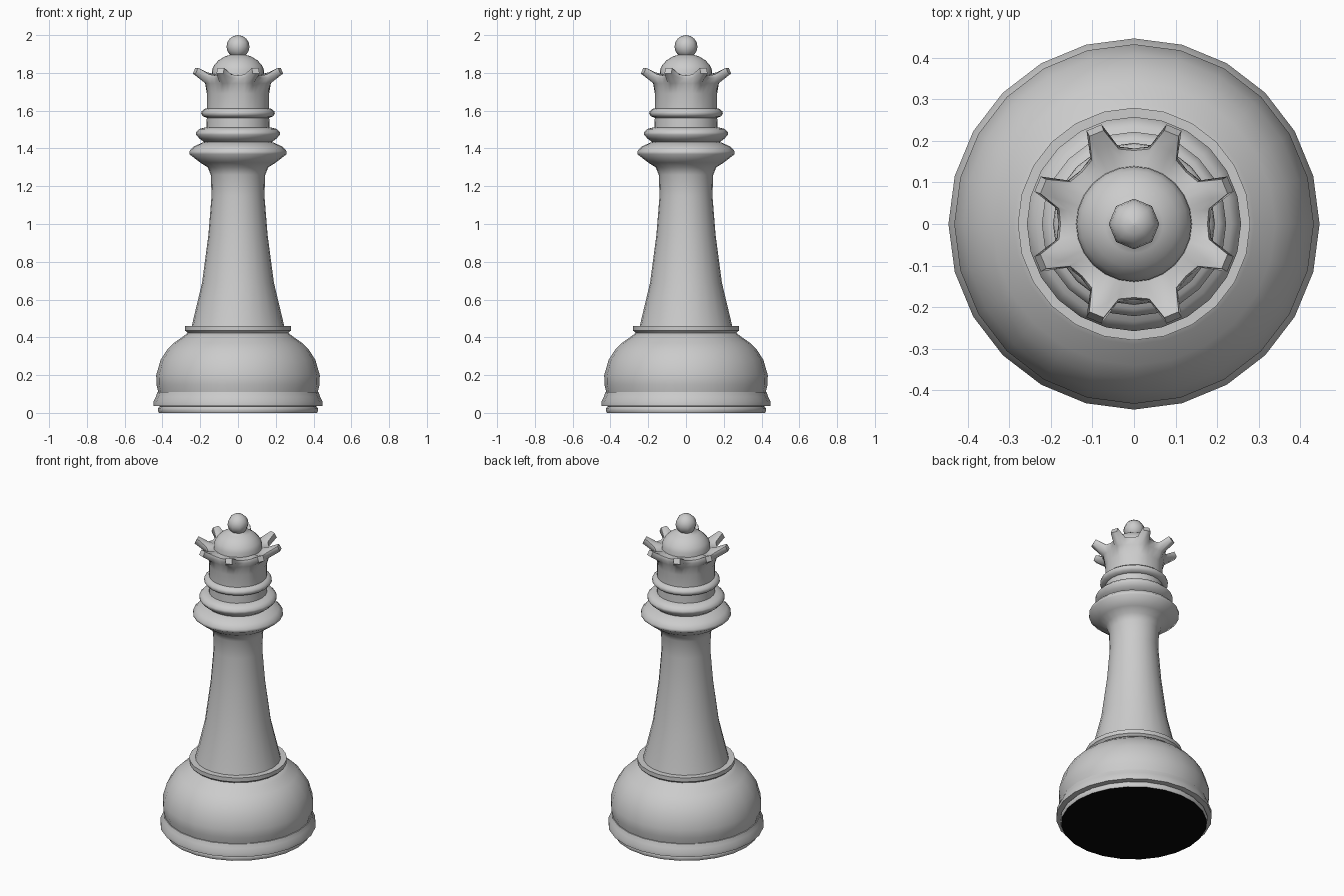
import bpy, bmesh, math

old = bpy.data.objects.get("Cube")
if old:
    bpy.data.objects.remove(old, do_unlink=True)


def material(name, rgb):
    m = bpy.data.materials.new(name)
    m.use_nodes = True
    m.diffuse_color = (*rgb, 1)
    m.node_tree.nodes["Principled BSDF"].inputs["Base Color"].default_value = (*rgb, 1)
    return m


grey = material("pale_grey", (0.6, 0.6, 0.6))
black = material("black_felt", (0.002, 0.002, 0.002))


def loft(name, rings, angle=40, felt=False):
    """Skin a stack of closed vertex rings, cap both ends and smooth."""
    bm = bmesh.new()
    loops = [[bm.verts.new(p) for p in ring] for ring in rings]
    n = len(loops[0])
    for a, b in zip(loops, loops[1:]):
        for i in range(n):
            j = (i + 1) % n
            bm.faces.new((a[i], a[j], b[j], b[i]))
    bottom = bm.faces.new(loops[0][::-1])
    bm.faces.new(loops[-1])
    bmesh.ops.recalc_face_normals(bm, faces=bm.faces)
    if felt:
        bottom.material_index = 1
    me = bpy.data.meshes.new(name)
    bm.to_mesh(me)
    bm.free()
    ob = bpy.data.objects.new(name, me)
    bpy.context.collection.objects.link(ob)
    me.materials.append(grey)
    me.materials.append(black)
    bpy.ops.object.select_all(action="DESELECT")
    ob.select_set(True)
    bpy.context.view_layer.objects.active = ob
    bpy.ops.object.shade_smooth_by_angle(angle=math.radians(angle))
    return ob


def lathe(name, profile, angle=40, felt=False, n=24):
    turns = [2 * math.pi * i / n for i in range(n)]
    return loft(name, [[(r * math.cos(t), r * math.sin(t), z) for t in turns]
                       for r, z in profile], angle, felt)


# Foot, base moulding and bulging body
lathe("foot", [(.418, 0), (.423, .01), (.423, .025), (.415, .035)], felt=True)
lathe("base_rim", [(.41, .035), (.447, .037), (.447, .06), (.435, .085),
                   (.427, .11), (.4, .115)], 60)
lathe("body", [(.42, .1), (.432, .15), (.433, .2), (.41, .28), (.375, .335),
               (.34, .37), (.29, .405), (.265, .425)])
lathe("body_collar", [(.262, .415), (.27, .428), (.28, .435), (.28, .46), (.24, .46)])

# Flared stem running into the large neck ring
lathe("stem", [(.246, .455), (.19, .69), (.157, .94), (.14, 1.15), (.144, 1.26),
               (.16, 1.3), (.2, 1.325), (.258, 1.37), (.258, 1.385), (.235, 1.41),
               (.19, 1.43), (.17, 1.435)], 60)

# Head rings
lathe("lower_head_ring", [(.175, 1.43), (.205, 1.453), (.222, 1.473), (.222, 1.485),
                          (.205, 1.503), (.17, 1.512)], 60)
lathe("head_neck", [(.167, 1.5), (.165, 1.57)])
lathe("upper_head_ring", [(.165, 1.562), (.185, 1.57), (.195, 1.583), (.192, 1.597),
                          (.178, 1.609), (.163, 1.613)], 60)

# Crown: rings whose points push outwards and upwards at eight spikes
SECTOR = [(-22.5, 0), (-11, .12), (-4.5, 1), (4.5, 1), (11, .12)]
CROWN = [(.165, 1.605, 0, 0), (.165, 1.69, 0, 0), (.174, 1.745, .008, 0),
         (.182, 1.772, .07, .025), (.177, 1.787, .06, .04),
         (.158, 1.787, .04, .02), (.135, 1.79, 0, 0)]


def crown_ring(r, z, out, up):
    ring = []
    for k in range(8):
        for offset, w in SECTOR:
            t = math.radians(22.5 + 45 * k + offset)
            ring.append(((r + out * w) * math.cos(t), (r + out * w) * math.sin(t), z + up * w))
    return ring


loft("crown", [crown_ring(*c) for c in CROWN], 50)

# Dome and finial ball
lathe("dome", [(.14, 1.78), (.138, 1.815), (.128, 1.838), (.105, 1.865),
               (.07, 1.887), (.035, 1.897), (.03, 1.915)], 60)
lathe("finial_ball", [(.061 * math.cos(math.radians(a)), 1.939 + .061 * math.sin(math.radians(a)))
                      for a in range(-67, 90, 22)] + [(.002, 2)], 60, n=8)
